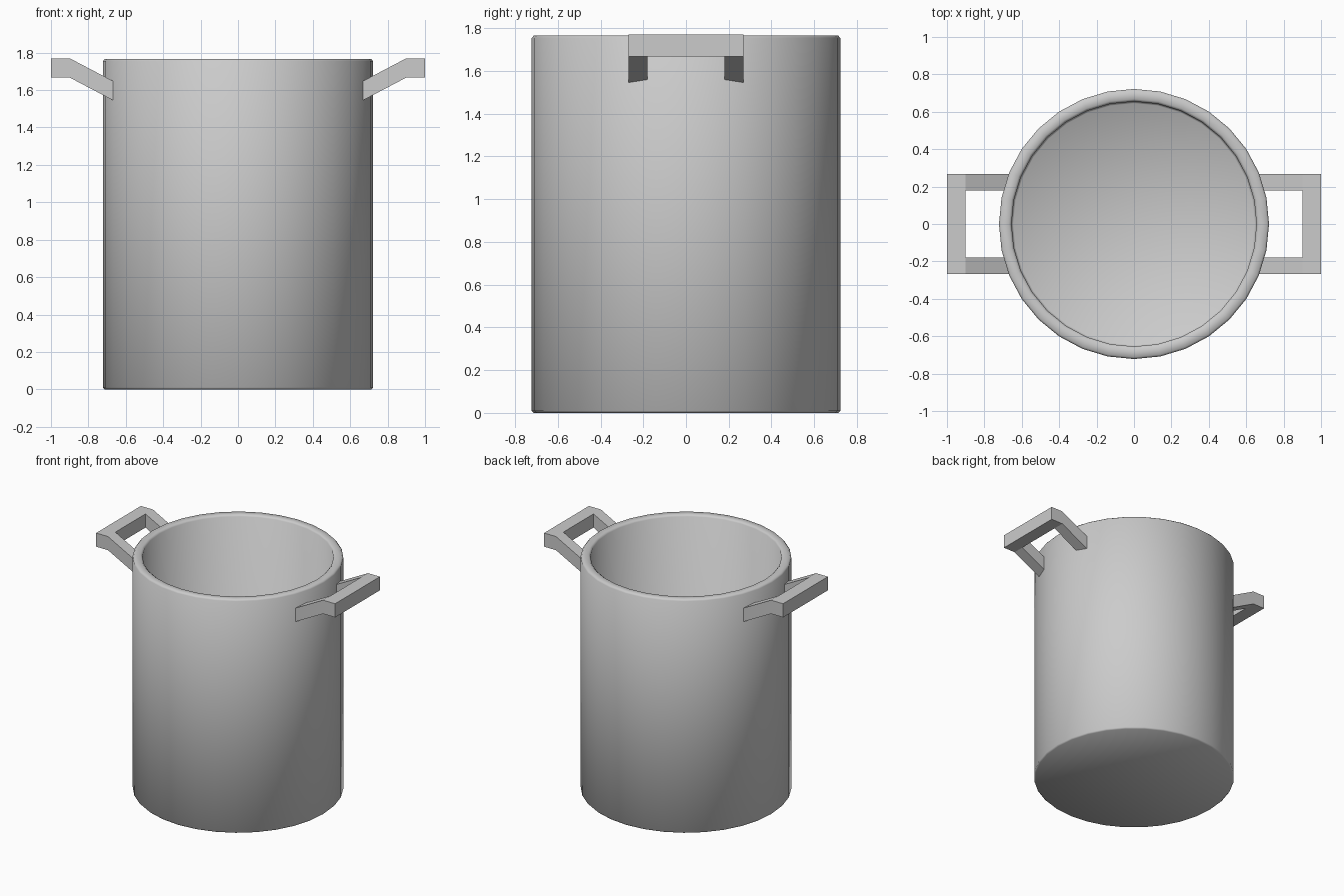
import bpy, bmesh, math

if "Cube" in bpy.data.objects:
    bpy.data.objects.remove(bpy.data.objects["Cube"])

SIDES = 32


def finish(name, bm):
    bmesh.ops.remove_doubles(bm, verts=bm.verts, dist=1e-5)
    bmesh.ops.recalc_face_normals(bm, faces=bm.faces)
    mesh = bpy.data.meshes.new(name)
    bm.to_mesh(mesh)
    bm.free()
    ob = bpy.data.objects.new(name, mesh)
    bpy.context.collection.objects.link(ob)
    return ob


# Pot body: closed wall profile (radius, height) spun around z
profile = [(0, 0), (0.712, 0), (0.722, 0.01), (0.722, 1.755), (0.712, 1.766),
           (0.668, 1.766), (0.655, 1.755), (0.655, 0.08), (0.645, 0.07), (0, 0.07)]
bm = bmesh.new()
verts = [bm.verts.new((r, 0, z)) for r, z in profile]
edges = [bm.edges.new(pair) for pair in zip(verts, verts[1:])]
bmesh.ops.spin(bm, geom=verts + edges, cent=(0, 0, 0), axis=(0, 0, 1),
               angle=math.tau, steps=SIDES, use_duplicate=False)
pot = finish("pot_body", bm)
bpy.context.view_layer.objects.active = pot
pot.select_set(True)
bpy.ops.object.shade_smooth_by_angle(angle=math.radians(50))
pot.select_set(False)

# Handle: U-shaped strip seen from above, bent down to the wall, extruded in z
TOP, THICK = 1.77, 0.103
X_IN, X_BEND, X_OUT = 0.66, 0.90, 1.0
Y_IN, Y_OUT = 0.18, 0.268
bm = bmesh.new()


def add_patch(x0, x1, y0, y1):
    def height(x):
        return TOP - max(0, X_BEND - x) * 0.525
    corners = ((x0, y0), (x1, y0), (x1, y1), (x0, y1))
    bm.faces.new([bm.verts.new((x, y, height(x))) for x, y in corners])


for y0, y1 in ((-Y_OUT, -Y_IN), (Y_IN, Y_OUT)):
    add_patch(X_IN, X_BEND, y0, y1)    # sloping leg
    add_patch(X_BEND, X_OUT, y0, y1)   # grip corner
add_patch(X_BEND, X_OUT, -Y_IN, Y_IN)  # grip
bmesh.ops.remove_doubles(bm, verts=bm.verts, dist=1e-5)
result = bmesh.ops.extrude_face_region(bm, geom=bm.faces[:], use_keep_orig=True)
lower = [g for g in result["geom"] if isinstance(g, bmesh.types.BMVert)]
bmesh.ops.translate(bm, verts=lower, vec=(0, 0, -THICK))
handles = finish("side_handles", bm)

# Mirror the handle to the other side
mirror = handles.modifiers.new("Mirror", 'MIRROR')
mirror.use_axis = (True, False, False)
mirror.use_mirror_merge = False
